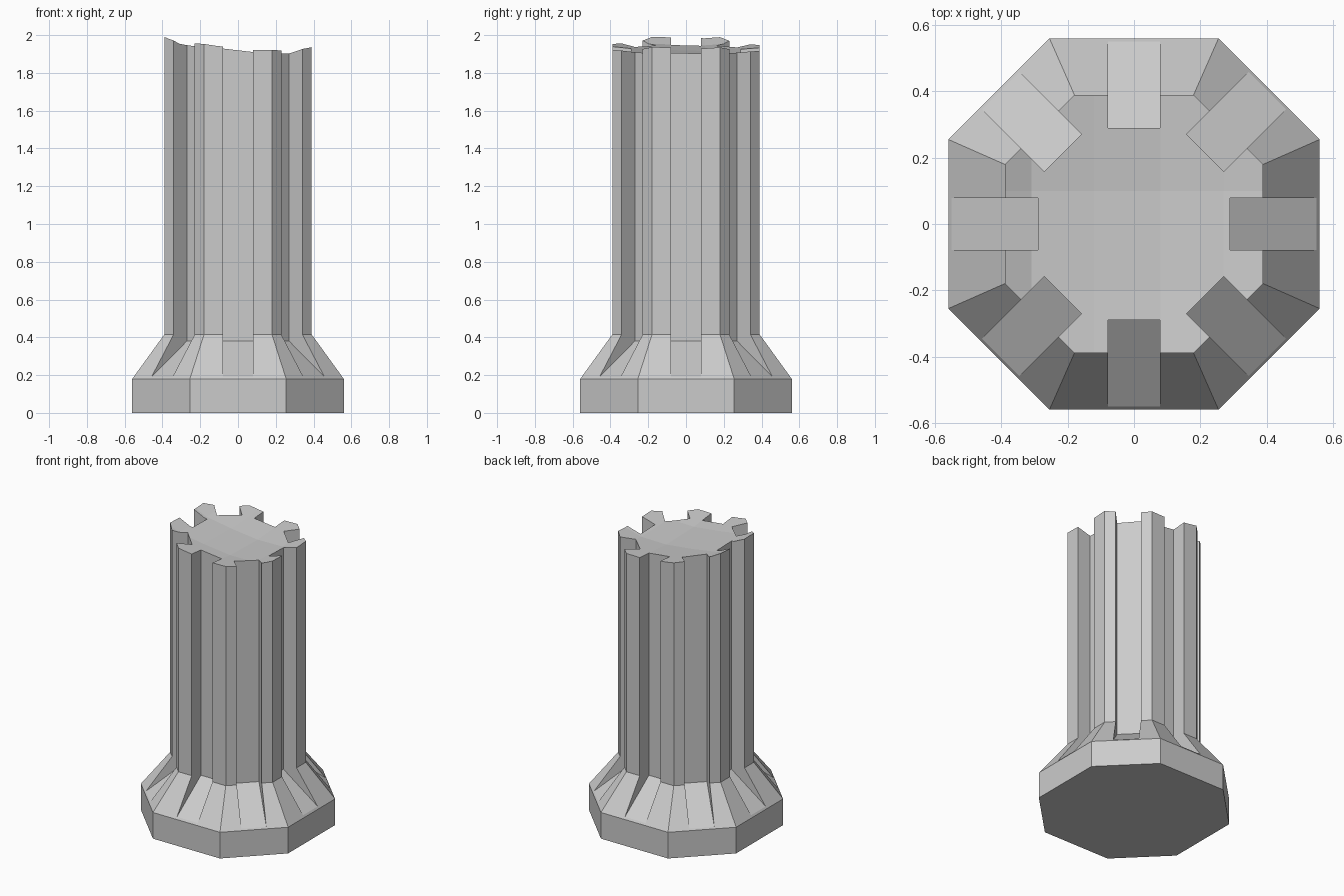
import bpy, bmesh, math
from mathutils import Matrix

if "Cube" in bpy.data.objects:
    bpy.data.objects.remove(bpy.data.objects["Cube"])


def make_object(name, bm):
    bmesh.ops.recalc_face_normals(bm, faces=bm.faces[:])
    me = bpy.data.meshes.new(name)
    bm.to_mesh(me)
    bm.free()
    ob = bpy.data.objects.new(name, me)
    bpy.context.collection.objects.link(ob)
    return ob


def octagon(a, b):
    return [(a, -b), (a, b), (b, a), (-b, a), (-a, b), (-a, -b), (-b, -a), (b, -a)]


# Column body: octagonal plinth, flare and shaft
bm = bmesh.new()
rings = []
for a, b, z in [(0.56, 0.255, 0), (0.56, 0.255, 0.18), (0.39, 0.18, 0.415), (0.39, 0.18, 2.1)]:
    rings.append([bm.verts.new((x, y, z)) for x, y in octagon(a, b)])
for lo, hi in zip(rings, rings[1:]):
    for i in range(8):
        j = (i + 1) % 8
        bm.faces.new((lo[i], lo[j], hi[j], hi[i]))
bm.faces.new(rings[0][::-1])
bm.faces.new(rings[-1])
column = make_object("broken_column", bm)

# Flute cutters: one groove per side, sloping out along the flare
bm = bmesh.new()
for k in range(8):
    shift = 0.014 * (k % 2)
    profile = [(0.29, 2.3), (0.29, 0.38), (0.80, 0.014), (0.80, 2.3)]
    rot = Matrix.Rotation(k * math.pi / 4, 4, 'Z')
    face = bm.faces.new([bm.verts.new((r + shift, -0.079, z)) for r, z in profile])
    ext = bmesh.ops.extrude_face_region(bm, geom=[face])
    new = [v for v in ext["geom"] if isinstance(v, bmesh.types.BMVert)]
    bmesh.ops.translate(bm, verts=new, vec=(0, 0.158, 0))
    bmesh.ops.transform(bm, matrix=rot, verts=list(set(new) | set(face.verts)))
flutes = make_object("flute_cutter", bm)

# Break cutter: uneven dished surface, extruded upwards
xs = [(-0.45, 2.015), (-0.31, 1.95), (-0.12, 1.92), (0.08, 1.897), (0.27, 1.90), (0.45, 1.95)]
ys = [(-0.45, 0.03), (-0.2, 0.004), (0.1, -0.004), (0.45, 0.022)]
bm = bmesh.new()
grid = [[bm.verts.new((x, y, z + dz)) for y, dz in ys] for x, z in xs]
for i in range(len(xs) - 1):
    for j in range(len(ys) - 1):
        bm.faces.new((grid[i][j], grid[i + 1][j], grid[i + 1][j + 1], grid[i][j + 1]))
bmesh.ops.triangulate(bm, faces=bm.faces[:])
ext = bmesh.ops.extrude_face_region(bm, geom=bm.faces[:])
for v in ext["geom"]:
    if isinstance(v, bmesh.types.BMVert):
        v.co.z = 2.5
break_top = make_object("break_cutter", bm)

# Carve the column and remove the helpers
for cutter in (flutes, break_top):
    mod = column.modifiers.new(cutter.name, 'BOOLEAN')
    mod.operation = 'DIFFERENCE'
    mod.solver = 'EXACT'
    mod.object = cutter
    cutter.hide_render = True
bpy.context.view_layer.update()
deps = bpy.context.evaluated_depsgraph_get()
carved = bpy.data.meshes.new_from_object(column.evaluated_get(deps))
column.modifiers.clear()
column.data = carved
for cutter in (flutes, break_top):
    bpy.data.objects.remove(cutter)
